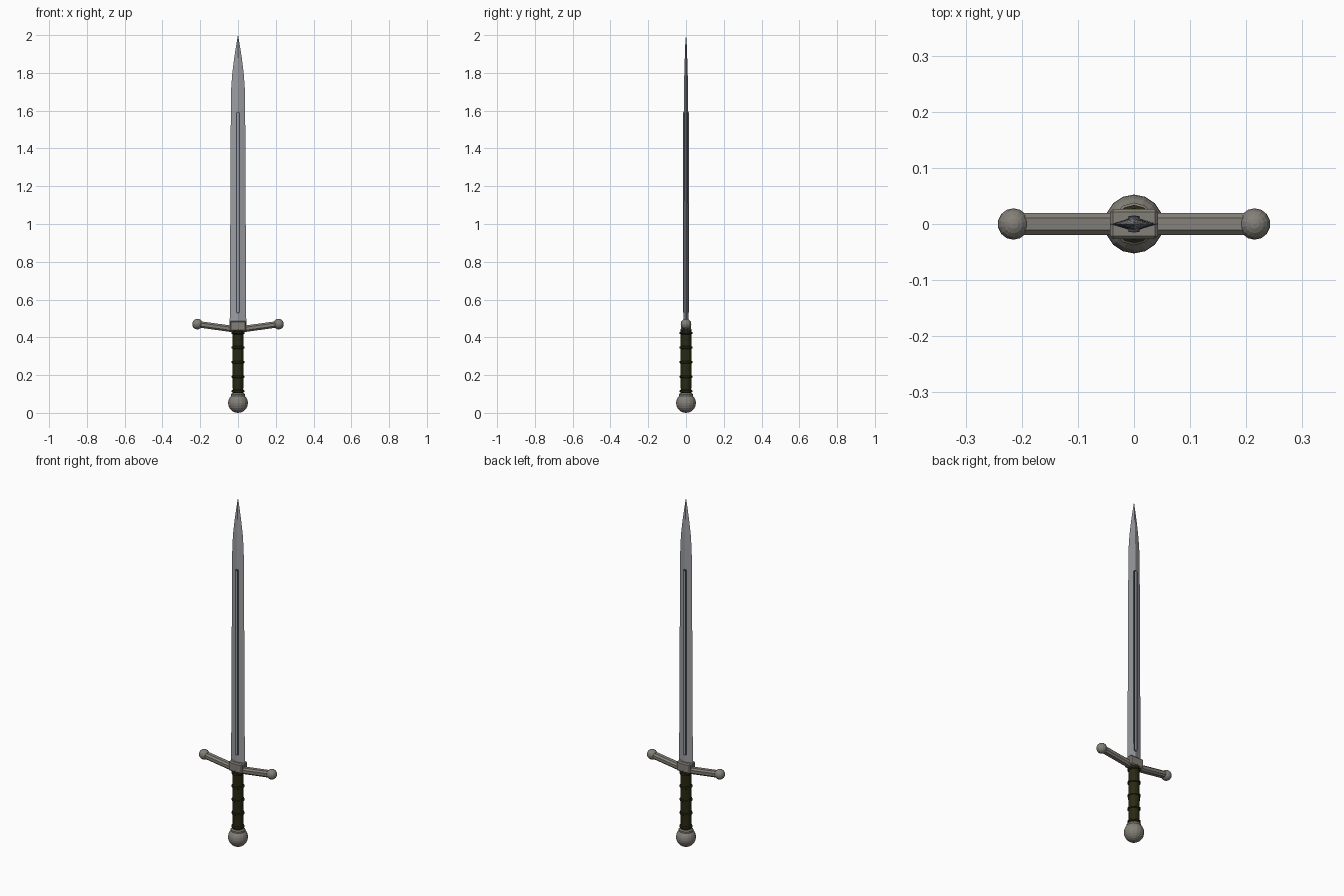
import bpy, bmesh, math
from mathutils import Matrix, Vector

if "Cube" in bpy.data.objects:
    bpy.data.objects.remove(bpy.data.objects["Cube"])


def material(name, rgb):
    m = bpy.data.materials.new(name)
    m.diffuse_color = (*rgb, 1)
    m.use_nodes = True
    m.node_tree.nodes["Principled BSDF"].inputs["Base Color"].default_value = m.diffuse_color
    return m


STEEL = material("blade steel", (0.33, 0.34, 0.36))
DARK = material("dark steel", (0.05, 0.055, 0.07))
IRON = material("warm iron", (0.23, 0.215, 0.19))
LEATHER = material("dark olive leather", (0.022, 0.022, 0.006))


def finish(name, bm, mat):
    bmesh.ops.recalc_face_normals(bm, faces=bm.faces)
    me = bpy.data.meshes.new(name)
    bm.to_mesh(me)
    bm.free()
    me.materials.append(mat)
    ob = bpy.data.objects.new(name, me)
    bpy.context.collection.objects.link(ob)
    return ob


def loft(name, rings, mat):
    """Skin a stack of equal-length point rings and cap both ends."""
    bm = bmesh.new()
    vs = [[bm.verts.new(p) for p in r] for r in rings]
    n = len(vs[0])
    for a, b in zip(vs, vs[1:]):
        for i in range(n):
            j = (i + 1) % n
            bm.faces.new((a[i], a[j], b[j], b[i]))
    bm.faces.new(vs[0])
    bm.faces.new(vs[-1])
    return finish(name, bm, mat)


def lathe(name, profile, mat, n=12):
    return loft(name, [[(r * math.cos(2 * math.pi * i / n), r * math.sin(2 * math.pi * i / n), z)
                        for i in range(n)] for r, z in profile], mat)


def ball(name, r, loc, mat, u=14, v=10):
    bm = bmesh.new()
    bmesh.ops.create_uvsphere(bm, u_segments=u, v_segments=v, radius=r,
                              matrix=Matrix.Translation(loc))
    return finish(name, bm, mat)


def box(name, size, mat, bevel, matrix):
    bm = bmesh.new()
    bmesh.ops.create_cube(bm, size=1, matrix=Matrix.Diagonal((*size, 1)))
    bmesh.ops.bevel(bm, geom=bm.edges[:], offset=bevel, segments=1, affect='EDGES')
    bm.transform(matrix)
    return finish(name, bm, mat)


# Blade: diamond section narrowing to a curved point
sections = [(0.44, .044, .013), (1.0, .041, .0125), (1.6, .038, .0115), (1.72, .036, .0105),
            (1.80, .030, .009), (1.88, .020, .0065), (1.95, .009, .004), (2.0, .0004, .0004)]
loft("blade", [[(w, 0, z), (0, t, z), (-w, 0, z), (0, -t, z)] for z, w, t in sections], STEEL)


# Fuller: dark raised rim with a steel strip inside, on both faces
def stadium(r, y, z0=0.535, z1=1.585, n=6):
    top = [(r * math.cos(math.pi * i / n), y, z1 + r * math.sin(math.pi * i / n)) for i in range(n + 1)]
    low = [(-r * math.cos(math.pi * i / n), y, z0 - r * math.sin(math.pi * i / n)) for i in range(n + 1)]
    return top + low


for side, s in (("front", -1), ("back", 1)):
    loft("fuller_rim_" + side, [stadium(.010, s * .007), stadium(.010, s * .0145)], DARK)
    loft("fuller_strip_" + side, [stadium(.0045, s * .012), stadium(.0045, s * .0152)], STEEL)

# Guard: centre block, two rising arms, ball ends
box("guard_block", (.086, .054, .055), IRON, .006, Matrix.Translation((0, 0, .460)))
for side, s in (("left", -1), ("right", 1)):
    a, b = Vector((s * .02, 0, .443)), Vector((s * .215, 0, .470))
    d = b - a
    rot = Matrix.Rotation(-math.atan2(d.z, d.x), 4, 'Y')
    box("guard_arm_" + side, (d.length, .039, .034), IRON, .009,
        Matrix.Translation((a + b) / 2) @ rot)
    ball("guard_ball_" + side, .028, b, IRON)

# Grip with raised wrap bands
lathe("grip", [(.027, .085), (.030, .25), (.028, .445)], LEATHER)
for k in range(5):
    z = .115 + k * .077
    lathe(f"grip_band_{k + 1}", [(.026, z - .009), (.034, z - .004), (.034, z + .004), (.026, z + .009)], LEATHER)

# Pommel and its collar
lathe("pommel_collar", [(.038, .085), (.038, .098), (.032, .104)], IRON)
ball("pommel", .0525, (0, 0, .0525), IRON, 16, 12)
